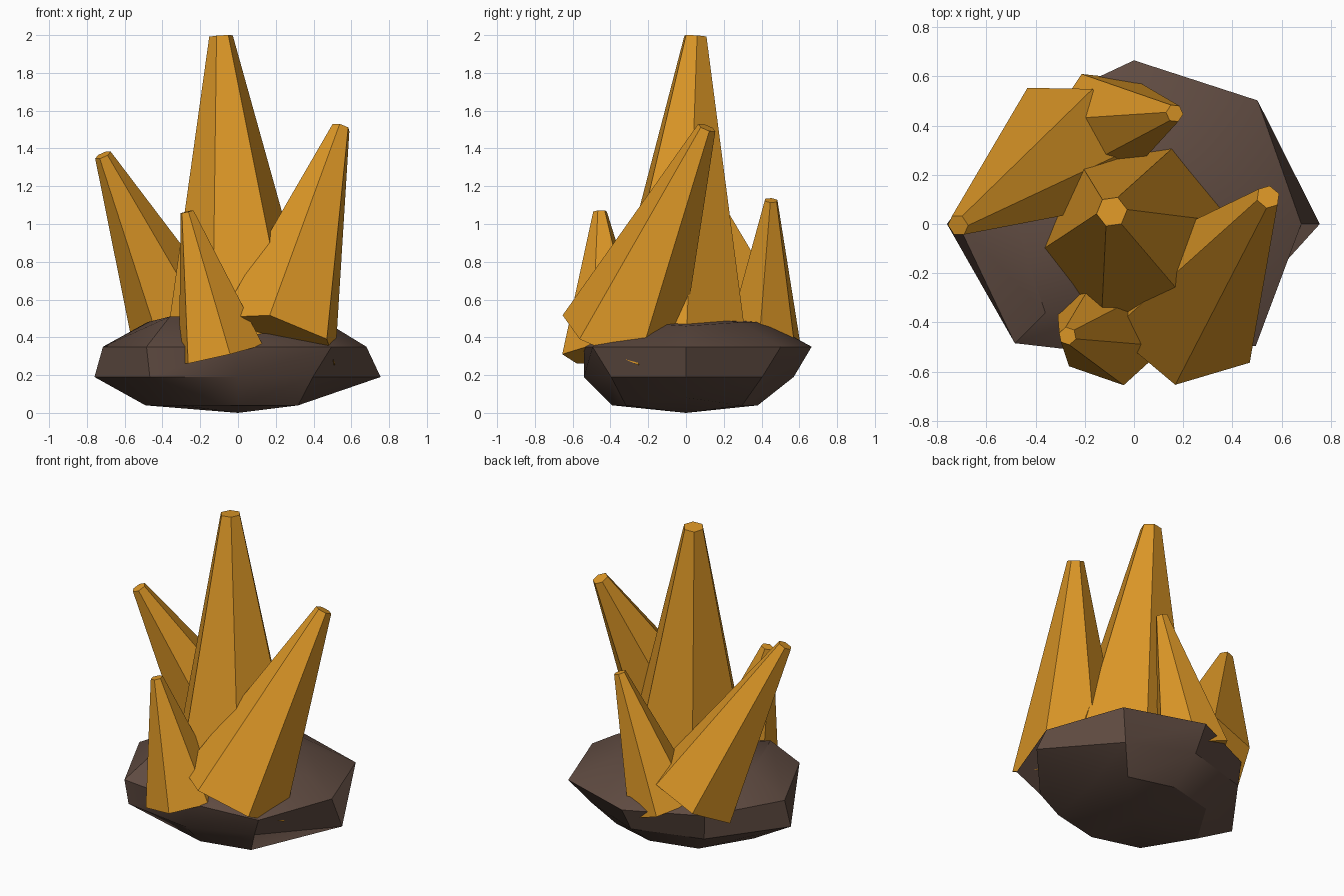
import bpy
import bmesh
from math import cos, sin, pi, radians
from mathutils import Vector

if "Cube" in bpy.data.objects:
    bpy.data.objects.remove(bpy.data.objects["Cube"], do_unlink=True)


def make_material(name, colour):
    mat = bpy.data.materials.new(name)
    mat.use_nodes = True
    mat.diffuse_color = colour
    shader = next(n for n in mat.node_tree.nodes if n.type == 'BSDF_PRINCIPLED')
    shader.inputs["Base Color"].default_value = colour
    shader.inputs["Roughness"].default_value = 0.8
    return mat


amber = make_material("amber_crystal", (0.72, 0.31, 0.02, 1))
stone = make_material("brown_stone", (0.115, 0.07, 0.053, 1))


def finish(name, bm, mat):
    bmesh.ops.recalc_face_normals(bm, faces=bm.faces)
    mesh = bpy.data.meshes.new(name)
    bm.to_mesh(mesh)
    bm.free()
    mesh.materials.append(mat)
    obj = bpy.data.objects.new(name, mesh)
    bpy.context.collection.objects.link(obj)
    return obj


def crystal(name, base, tip, corner, base_radius, tip_radius):
    """Tapered six-sided shard; corner sets the roll about its axis."""
    base, tip, corner = Vector(base), Vector(tip), Vector(corner)
    axis = (tip - base).normalized()
    u = corner - base
    u = (u - axis * u.dot(axis)).normalized()
    v = axis.cross(u)
    bm = bmesh.new()
    rings = []
    for centre, radius in ((base, base_radius), (tip, tip_radius)):
        rings.append([bm.verts.new(centre + radius * (u * cos(k * pi / 3) + v * sin(k * pi / 3)))
                      for k in range(6)])
    low, high = rings
    for k in range(6):
        n = (k + 1) % 6
        bm.faces.new((low[k], low[n], high[n], high[k]))
    bm.faces.new(low)
    bm.faces.new(high)
    return finish(name, bm, amber)


# Crystal cluster
crystal("main_crystal", (.02, -.055, .35), (-.09, .05, 1.995), (.42, 0, .35), .41, .063)
crystal("left_crystal", (.21, -.345, .38), (.545, .11, 1.51), (.485, -.59, .37), .34, .05)
crystal("right_crystal", (-.275, .31, .39), (-.715, -.005, 1.365), (-.41, .545, .37), .29, .045)
crystal("back_crystal", (-.12, .4, .32), (.165, .45, 1.125), (-.215, .61, .335), .23, .037)
crystal("front_crystal", (-.09, -.42, .31), (-.27, -.455, 1.065), (-.26, -.575, .26), .24, .037)

# Rock base: rings of (height, radius at each eighth turn from +x)
rock_rings = [
    (.04, (.35, .42, .38, .43, .49, .43, .39, .45)),
    (.19, (.755, .57, .57, .62, .76, .66, .54, .56)),
    (.35, (.68, .71, .665, .64, .715, .685, .54, .7)),
    (.48, (.5, .41, .43, .45, .48, .51, .32, .4)),
]
bm = bmesh.new()
rings = [[bm.verts.new((r * cos(k * pi / 4), r * sin(k * pi / 4), z)) for k, r in enumerate(radii)]
         for z, radii in rock_rings]
rings[0][0].co.z = .08
rings[3][0].co.z = .46
rings[3][5].co.z = .51
rings[3][6].co.z = .42
bottom = bm.verts.new((0, 0, 0))
top = bm.verts.new((0, 0, .51))
for k in range(8):
    n = (k + 1) % 8
    for low, high in zip(rings, rings[1:]):
        bm.faces.new((low[k], low[n], high[n], high[k]))
    bm.faces.new((bottom, rings[0][n], rings[0][k]))
    bm.faces.new((top, rings[-1][k], rings[-1][n]))
rock = finish("rock_base", bm, stone)

# Soft shading on the rock, sharp creases kept
bpy.ops.object.select_all(action='DESELECT')
rock.select_set(True)
bpy.context.view_layer.objects.active = rock
bpy.ops.object.shade_smooth_by_angle(angle=radians(30))
